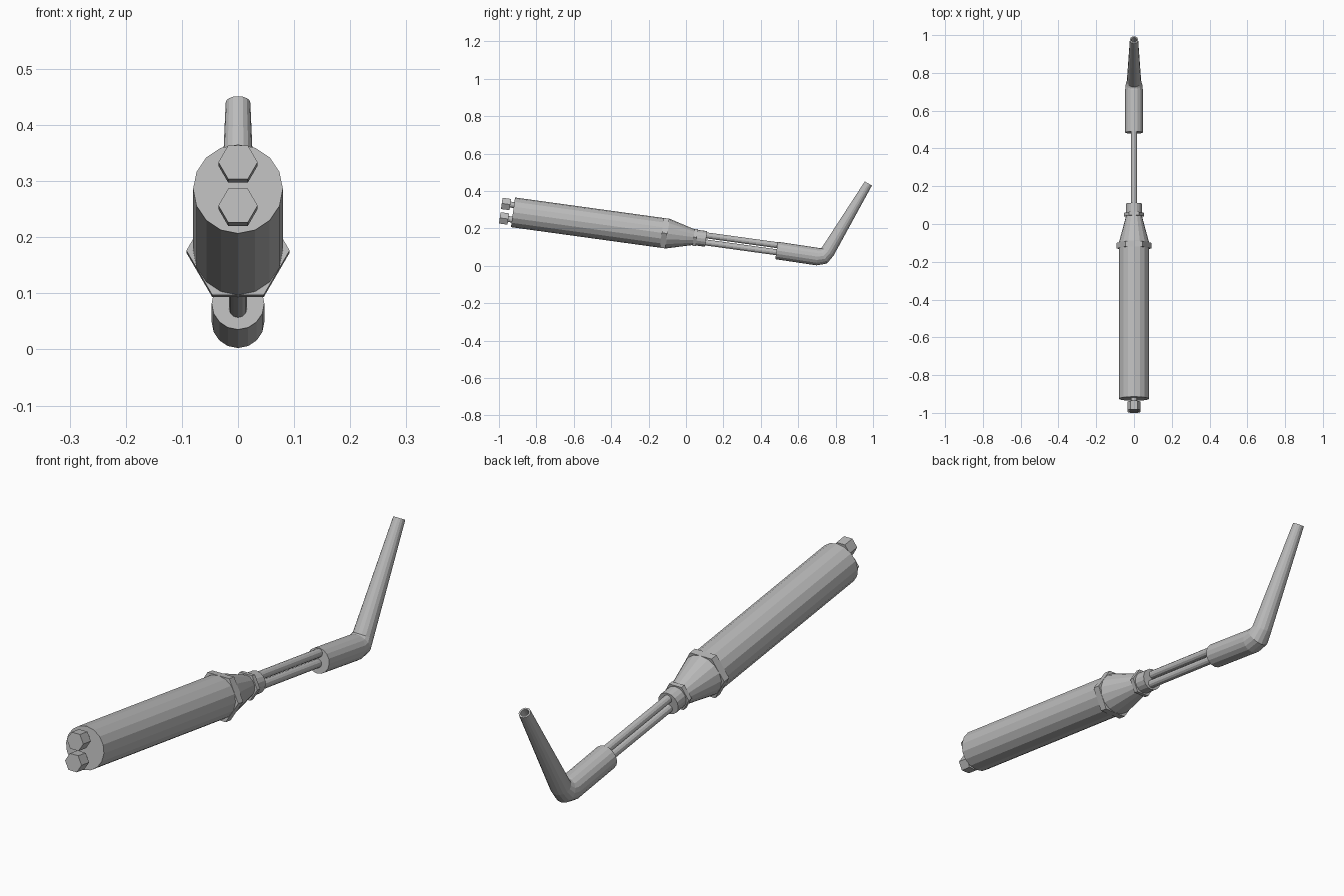
import bpy
import bmesh
from math import sin, cos, pi, radians
from mathutils import Vector

cube = bpy.data.objects.get("Cube")
if cube:
    bpy.data.objects.remove(cube, do_unlink=True)

steel = bpy.data.materials.new("grey steel")
steel.use_nodes = True
GREY = (0.5, 0.5, 0.5, 1)
steel.diffuse_color = GREY
steel.node_tree.nodes["Principled BSDF"].inputs["Base Color"].default_value = GREY

TILT = radians(-7.85)
START = Vector((0, -0.925, 0.286))   # centre of the handle's end face


def sweep(name, rings, sides=16):
    """Skin round sections given as (centre, pitch angle, radius), capped at both ends."""
    bm = bmesh.new()
    loops = []
    for centre, pitch, radius in rings:
        up = Vector((0, -sin(pitch), cos(pitch)))
        loop = []
        for i in range(sides):
            a = 2 * pi * i / sides
            loop.append(bm.verts.new(centre + Vector((radius * cos(a), 0, 0)) + up * radius * sin(a)))
        loops.append(loop)
    for a, b in zip(loops, loops[1:]):
        for i in range(sides):
            j = (i + 1) % sides
            bm.faces.new((a[i], a[j], b[j], b[i]))
    bm.faces.new(loops[0])
    bm.faces.new(loops[-1])
    bmesh.ops.recalc_face_normals(bm, faces=bm.faces)
    mesh = bpy.data.meshes.new(name)
    bm.to_mesh(mesh)
    bm.free()
    mesh.materials.append(steel)
    obj = bpy.data.objects.new(name, mesh)
    bpy.context.collection.objects.link(obj)
    return obj


def turned(name, profile, sides=16, offset=0):
    """Turn a (distance, radius) profile about the handle axis, raised by offset."""
    along = Vector((0, cos(TILT), sin(TILT)))
    up = Vector((0, -sin(TILT), cos(TILT)))
    return sweep(name, [(START + along * s + up * offset, TILT, r) for s, r in profile], sides)


# Handle with its tapered nose, nuts and collar
turned("handle", [(0, 0.08), (0.835, 0.08), (0.98, 0.041)])
turned("handle_nut", [(0.803, 0.092), (0.833, 0.092)], sides=6)
turned("nose_nut", [(0.975, 0.053), (0.993, 0.053)], sides=6)
turned("nose_collar", [(0.97, 0.042), (1.042, 0.042)])

# Paired hose bolts and paired rods
for side, sign in (("upper", 1), ("lower", -1)):
    turned(side + "_bolt_head", [(-0.066, 0.035), (-0.02, 0.035)], sides=6, offset=0.039 * sign)
    turned(side + "_bolt_neck", [(-0.03, 0.016), (0.01, 0.016)], sides=12, offset=0.039 * sign)
    turned(side + "_rod", [(1.03, 0.016), (1.45, 0.016)], sides=12, offset=0.019 * sign)

# Sleeve bending up into a tapered nozzle with a bored tip
path = [
    (0.484, 0.082, -7.9, 0.047),
    (0.704, 0.049, -7.9, 0.047),
    (0.735, 0.053, 25, 0.045),
    (0.757, 0.075, 59.5, 0.038),
    (0.975, 0.440, 59.5, 0.022),
    (0.975, 0.440, 59.5, 0.015),
    (0.945, 0.390, 59.5, 0.015),
]
sweep("nozzle", [(Vector((0, y, z)), radians(a), r) for y, z, a, r in path])
